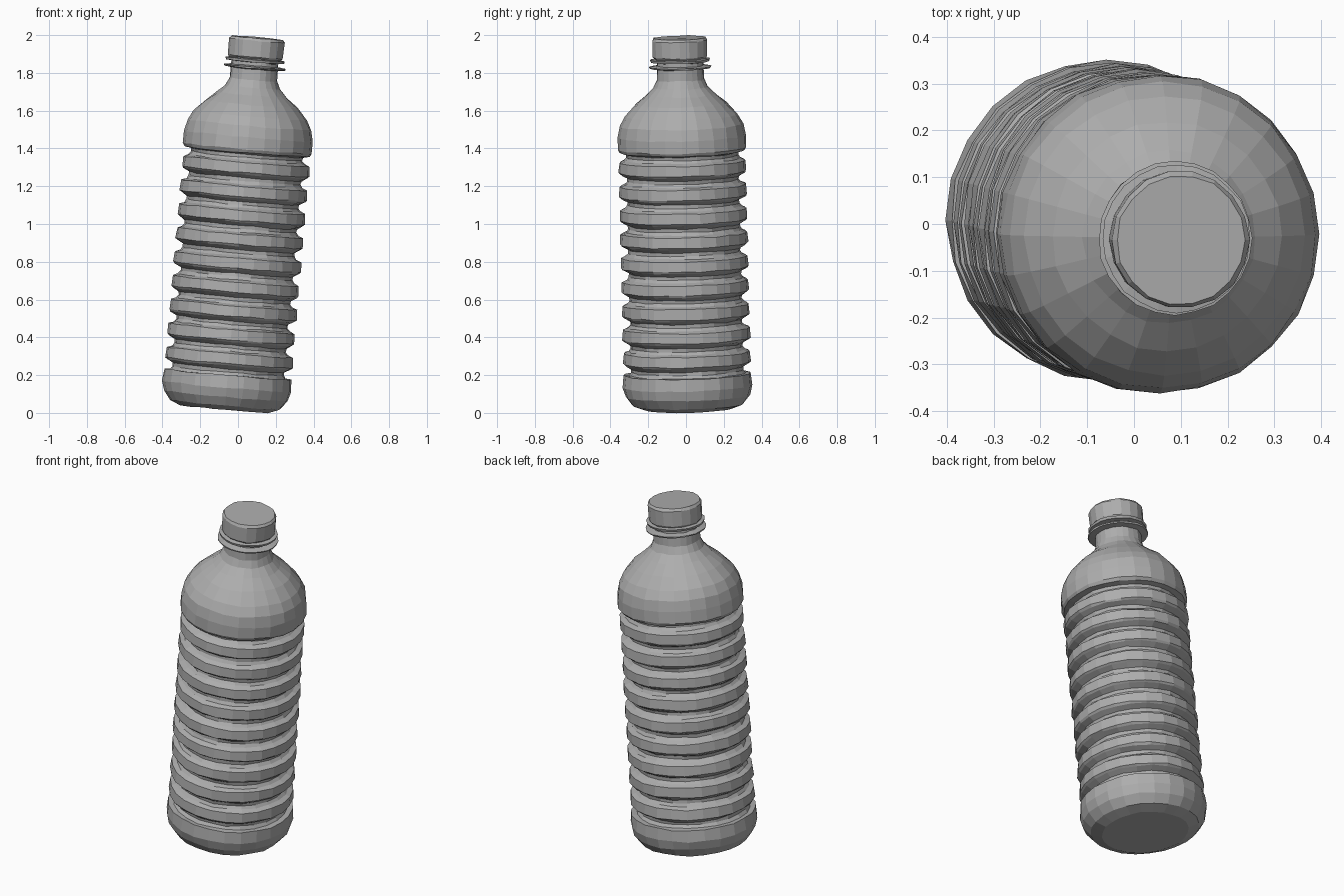
import bpy, bmesh, math, random
from mathutils import Vector, Matrix

cube = bpy.data.objects.get("Cube")
if cube:
    bpy.data.objects.remove(cube, do_unlink=True)

random.seed(4)

# One grey plastic for everything
GREY = (0.42, 0.42, 0.42, 1)
plastic = bpy.data.materials.new("grey_plastic")
plastic.use_nodes = True
plastic.diffuse_color = GREY
plastic.node_tree.nodes["Principled BSDF"].inputs["Base Color"].default_value = GREY

# The whole bottle leans a little to its left and forward
AXIS = Vector((0.087, -0.023, 1)).normalized()
LEAN = (Matrix.Translation((-0.07, 0.011, 0.022))
        @ Vector((0, 0, 1)).rotation_difference(AXIS).to_matrix().to_4x4())


def lathe(name, profile, sides, jitter=0.0, closed=False):
    """Spin (radius, height) points round the leaning axis; cap the ends or close the loop."""
    bm = bmesh.new()
    rings = []
    for r, h in profile:
        ring = []
        for i in range(sides):
            a = math.tau * i / sides
            rr = r + random.uniform(-jitter, jitter)
            hh = h + random.uniform(-jitter, jitter)
            ring.append(bm.verts.new((rr * math.cos(a), rr * math.sin(a), hh)))
        rings.append(ring)
    pairs = list(zip(rings, rings[1:]))
    if closed:
        pairs.append((rings[-1], rings[0]))
    else:
        bm.faces.new(rings[0][::-1])
        bm.faces.new(rings[-1])
    for low, high in pairs:
        for i in range(sides):
            j = (i + 1) % sides
            bm.faces.new((low[i], low[j], high[j], high[i]))
    bmesh.ops.recalc_face_normals(bm, faces=bm.faces)
    bm.transform(LEAN)
    mesh = bpy.data.meshes.new(name)
    bm.to_mesh(mesh)
    bm.free()
    mesh.materials.append(plastic)
    obj = bpy.data.objects.new(name, mesh)
    bpy.context.collection.objects.link(obj)
    return obj


# Body: rounded base, nine ribs between grooves, domed shoulder, neck
RIBS, PITCH, FIRST = 9, 0.127, 0.27
profile = [(0.235, 0), (0.295, 0.022), (0.33, 0.07), (0.342, 0.12), (0.338, 0.185)]
for k in range(RIBS + 1):
    mid = FIRST + PITCH * (k - 0.5)
    profile += [(0.308, mid - 0.022), (0.296, mid - 0.006), (0.298, mid + 0.012)]
    if k < RIBS:
        rib = FIRST + PITCH * k
        profile += [(0.329, rib - 0.034), (0.338, rib - 0.024), (0.335, rib + 0.03)]
profile += [(0.332, 1.368), (0.342, 1.385), (0.340, 1.45), (0.328, 1.51), (0.30, 1.56),
            (0.245, 1.62), (0.185, 1.67), (0.145, 1.71), (0.127, 1.75), (0.123, 1.88)]
lathe("bottle_body", profile, 24, 0.003)

# Thin support ring on the neck
lathe("neck_ring", [(0.12, 1.806), (0.162, 1.811), (0.164, 1.819), (0.12, 1.826)],
      24, 0.002, closed=True)

# Tamper band under the cap
lathe("tamper_band", [(0.12, 1.842), (0.154, 1.845), (0.158, 1.858), (0.12, 1.864)],
      24, 0.002, closed=True)

# Screw cap
lathe("screw_cap", [(0.138, 1.862), (0.145, 1.872), (0.147, 1.958), (0.138, 1.972)], 18, 0.002)
